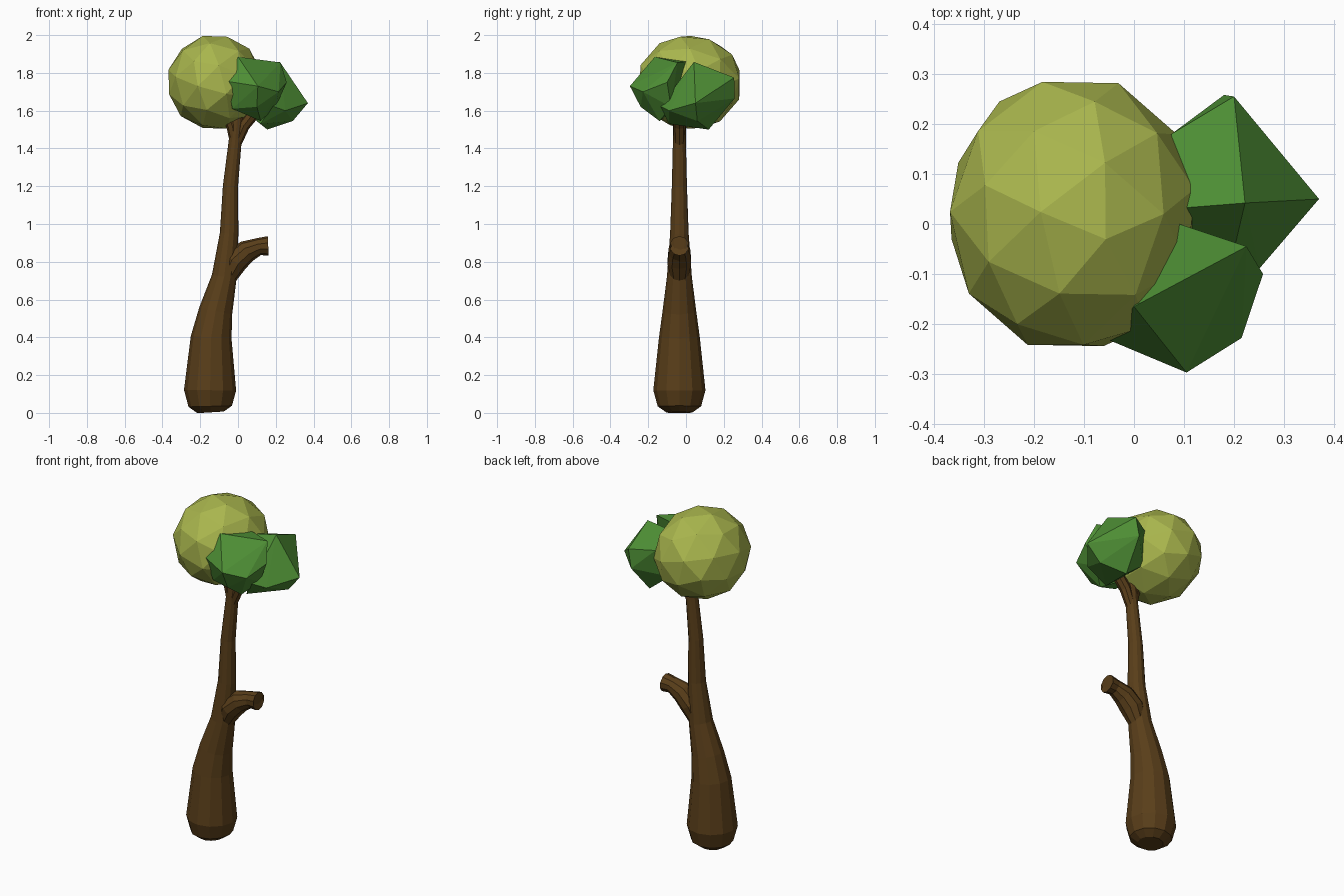
import bpy, bmesh
from math import cos, sin, tau
from mathutils import Vector

if "Cube" in bpy.data.objects:
    bpy.data.objects.remove(bpy.data.objects["Cube"])


def material(name, rgb):
    m = bpy.data.materials.new(name)
    m.diffuse_color = (*rgb, 1)
    m.use_nodes = True
    m.node_tree.nodes["Principled BSDF"].inputs["Base Color"].default_value = m.diffuse_color
    return m


BARK = material("bark", (0.10, 0.048, 0.010))
LIME = material("lime_leaves", (0.40, 0.47, 0.075))
GREEN = material("green_leaves", (0.075, 0.27, 0.035))


def finish(name, bm, mat):
    bmesh.ops.recalc_face_normals(bm, faces=bm.faces)
    me = bpy.data.meshes.new(name)
    bm.to_mesh(me)
    bm.free()
    me.materials.append(mat)
    ob = bpy.data.objects.new(name, me)
    bpy.context.collection.objects.link(ob)
    return ob


def limb(name, path, sides, y=-0.035):
    """Tapered tube through (x, z, radius) stations in the plane of the trunk."""
    bm = bmesh.new()
    rings = []
    for i, (x, z, r) in enumerate(path):
        a, b = path[max(i - 1, 0)], path[min(i + 1, len(path) - 1)]
        t = Vector((b[0] - a[0], 0, b[1] - a[1])).normalized()
        u, v = Vector((t.z, 0, -t.x)), Vector((0, 1, 0))
        c = Vector((x, y, z))
        rings.append([bm.verts.new(c + r * (cos(k * tau / sides) * u + sin(k * tau / sides) * v))
                      for k in range(sides)])
    for p, q in zip(rings, rings[1:]):
        for k in range(sides):
            n = (k + 1) % sides
            bm.faces.new((p[k], p[n], q[n], q[k]))
    bm.faces.new(rings[0])
    bm.faces.new(rings[-1])
    return finish(name, bm, BARK)


def clump(name, points):
    """Faceted leaf clump: convex hull of a few corner points."""
    bm = bmesh.new()
    for p in points:
        bm.verts.new(p)
    res = bmesh.ops.convex_hull(bm, input=bm.verts)
    inside = {g for g in res["geom_interior"] if isinstance(g, bmesh.types.BMVert)}
    bmesh.ops.delete(bm, geom=list(inside), context='VERTS')
    return finish(name, bm, GREEN)


# Trunk with rounded foot
limb("trunk", [(-0.145, 0.003, 0.07), (-0.147, 0.035, 0.115), (-0.148, 0.12, 0.138),
               (-0.142, 0.40, 0.108), (-0.118, 0.54, 0.089), (-0.073, 0.72, 0.066),
               (-0.047, 0.95, 0.049), (-0.040, 1.20, 0.040), (-0.014, 1.45, 0.034),
               (0.0, 1.62, 0.034)], 12)
# Sawn-off side branch and the two forks under the leaves
limb("side_branch", [(-0.075, 0.68, 0.04), (-0.015, 0.80, 0.066), (0.045, 0.855, 0.060),
                     (0.11, 0.88, 0.046), (0.160, 0.884, 0.052), (0.148, 0.882, 0.038)], 10)
limb("left_fork", [(-0.012, 1.42, 0.028), (-0.03, 1.52, 0.032), (-0.08, 1.64, 0.034)], 8)
limb("right_fork", [(-0.012, 1.42, 0.028), (0.03, 1.52, 0.032), (0.11, 1.62, 0.034)], 8)

# Large lime leaf ball
bpy.ops.mesh.primitive_ico_sphere_add(subdivisions=2, radius=1, rotation=(0.25, 0.2, 0.3))
ball = bpy.context.object
ball.name = "lime_leaf_ball"
bpy.ops.object.transform_apply(rotation=True)
ball.location = (-0.122, 0.02, 1.75)
ball.scale = (0.255, 0.281, 0.254)
ball.data.materials.append(LIME)

# Two angular green clumps
clump("front_leaf_clump", [
    (0.0, -0.165, 1.885), (0.225, -0.045, 1.855), (0.105, -0.297, 1.73), (0.258, -0.10, 1.75),
    (0.215, -0.228, 1.70), (-0.055, -0.23, 1.755), (-0.03, -0.19, 1.61), (0.12, -0.14, 1.545),
    (0.10, -0.24, 1.62), (0.20, -0.08, 1.62), (0.09, 0.0, 1.86), (-0.04, -0.04, 1.62)])
clump("right_leaf_clump", [
    (0.37, 0.05, 1.64), (0.222, 0.042, 1.858), (0.20, 0.255, 1.775), (0.18, 0.258, 1.665),
    (0.155, 0.12, 1.50), (0.29, 0.06, 1.545), (0.25, -0.09, 1.60), (0.18, -0.137, 1.625),
    (0.12, -0.09, 1.53), (0.07, 0.03, 1.83), (0.075, 0.18, 1.77), (0.03, 0.11, 1.60)])
